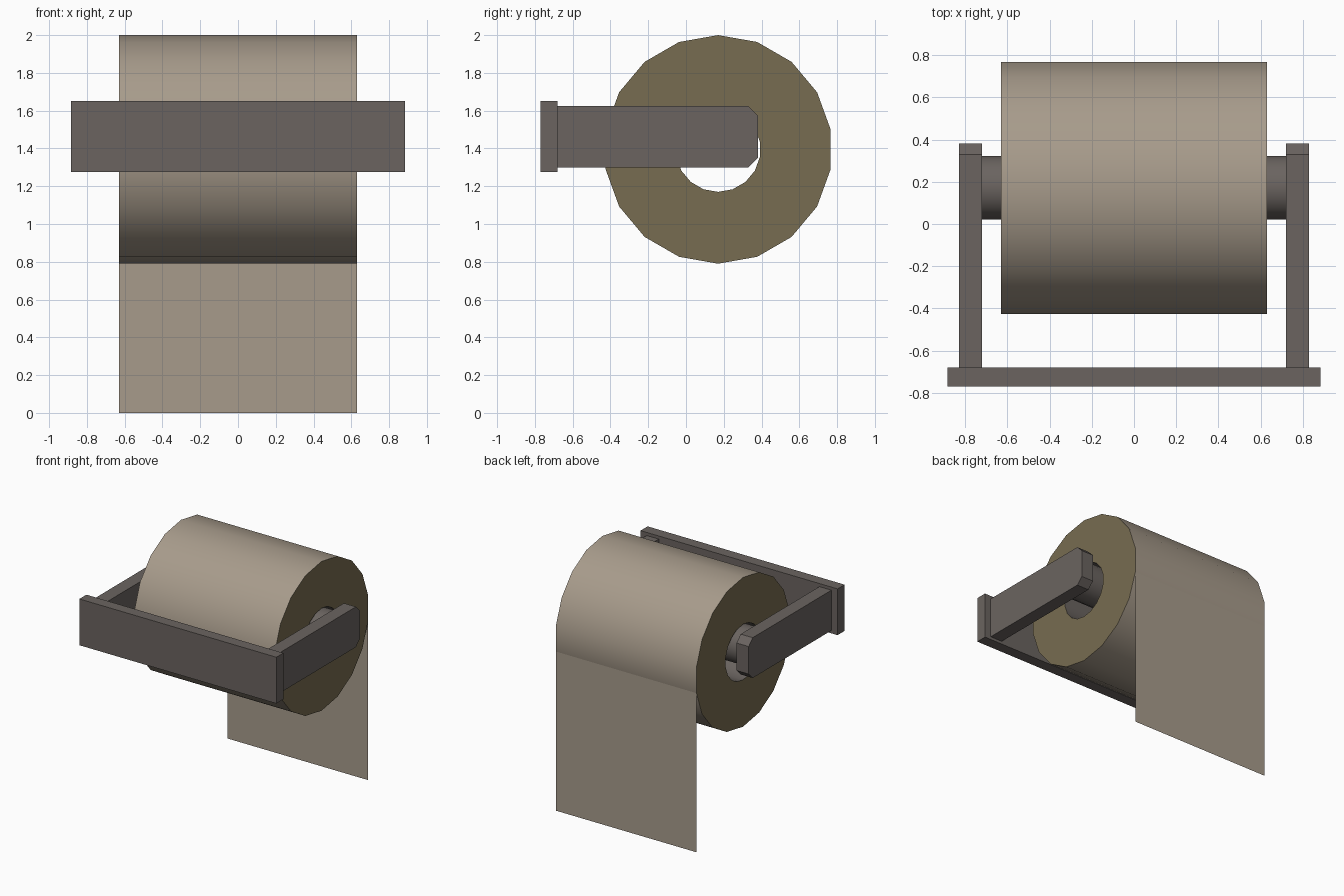
import bpy, bmesh, math

if "Cube" in bpy.data.objects:
    bpy.data.objects.remove(bpy.data.objects["Cube"])


def material(name, rgb):
    m = bpy.data.materials.new(name)
    m.diffuse_color = (*rgb, 1)
    m.use_nodes = True
    m.node_tree.nodes["Principled BSDF"].inputs["Base Color"].default_value = m.diffuse_color
    return m


PAPER = material("tan paper", (0.39, 0.33, 0.26))
PAPER_END = material("olive paper end", (0.186, 0.151, 0.082))
METAL = material("warm grey metal", (0.145, 0.127, 0.117))


def finish(name, bm, mats, smooth=False):
    bmesh.ops.recalc_face_normals(bm, faces=bm.faces[:])
    me = bpy.data.meshes.new(name)
    bm.to_mesh(me)
    bm.free()
    for m in mats:
        me.materials.append(m)
    if smooth:
        me.shade_smooth()
        me.set_sharp_from_angle(angle=math.radians(35))
    ob = bpy.data.objects.new(name, me)
    bpy.context.collection.objects.link(ob)
    return ob


def circle(r, cy, cz, n=18):
    return [(cy + r * math.cos(math.radians(90) + math.tau * i / n),
             cz + r * math.sin(math.radians(90) + math.tau * i / n)) for i in range(n)]


def prism(name, profile, x0, x1, mat, smooth=False):
    """Extrude a closed (y, z) profile along x."""
    bm = bmesh.new()
    a = [bm.verts.new((x0, y, z)) for y, z in profile]
    b = [bm.verts.new((x1, y, z)) for y, z in profile]
    n = len(profile)
    for i in range(n):
        j = (i + 1) % n
        bm.faces.new((a[i], a[j], b[j], b[i]))
    bm.faces.new(a)
    bm.faces.new(b)
    return finish(name, bm, [mat], smooth)


W, CY, CZ, R = 0.63, 0.17, 1.395, 0.605

# Paper roll: outer wall, olive ring ends, grey core wall
bm = bmesh.new()
loops = [[bm.verts.new((x, y, z)) for y, z in circle(r, CY, CZ)]
         for x, r in ((-W, R), (W, R), (W, 0.225), (-W, 0.225))]
for k, mat_index in enumerate((0, 1, 2, 1)):
    a, b = loops[k], loops[(k + 1) % 4]
    for i in range(18):
        j = (i + 1) % 18
        bm.faces.new((a[i], a[j], b[j], b[i])).material_index = mat_index
finish("paper_roll", bm, [PAPER, PAPER_END, METAL], smooth=True)

# Hanging sheet: single thin layer continuing the roll's rear facet
sheet_y = CY + R * math.cos(math.radians(10))
sheet_top = CZ - R * math.sin(math.radians(10))
bm = bmesh.new()
bm.faces.new([bm.verts.new((x, sheet_y, z)) for x, z in
              ((W, 0), (-W, 0), (-W, sheet_top), (W, sheet_top))])
bm.normal_update()
finish("hanging_sheet", bm, [PAPER])

# Mounting plate
prism("mounting_plate", [(-0.77, 1.275), (-0.68, 1.275), (-0.68, 1.65), (-0.77, 1.65)],
      -0.883, 0.883, METAL)

# Side arms with chamfered tips
arm = [(-0.68, 1.298), (0.328, 1.298), (0.38, 1.35), (0.38, 1.573),
       (0.328, 1.625), (-0.68, 1.625)]
for side, s in (("left", -1), ("right", 1)):
    prism(side + "_arm", arm, s * 0.72, s * 0.828, METAL)

# Axle the roll hangs on
prism("axle", circle(0.152, 0.172, 1.462), -0.72, 0.72, METAL, smooth=True)
